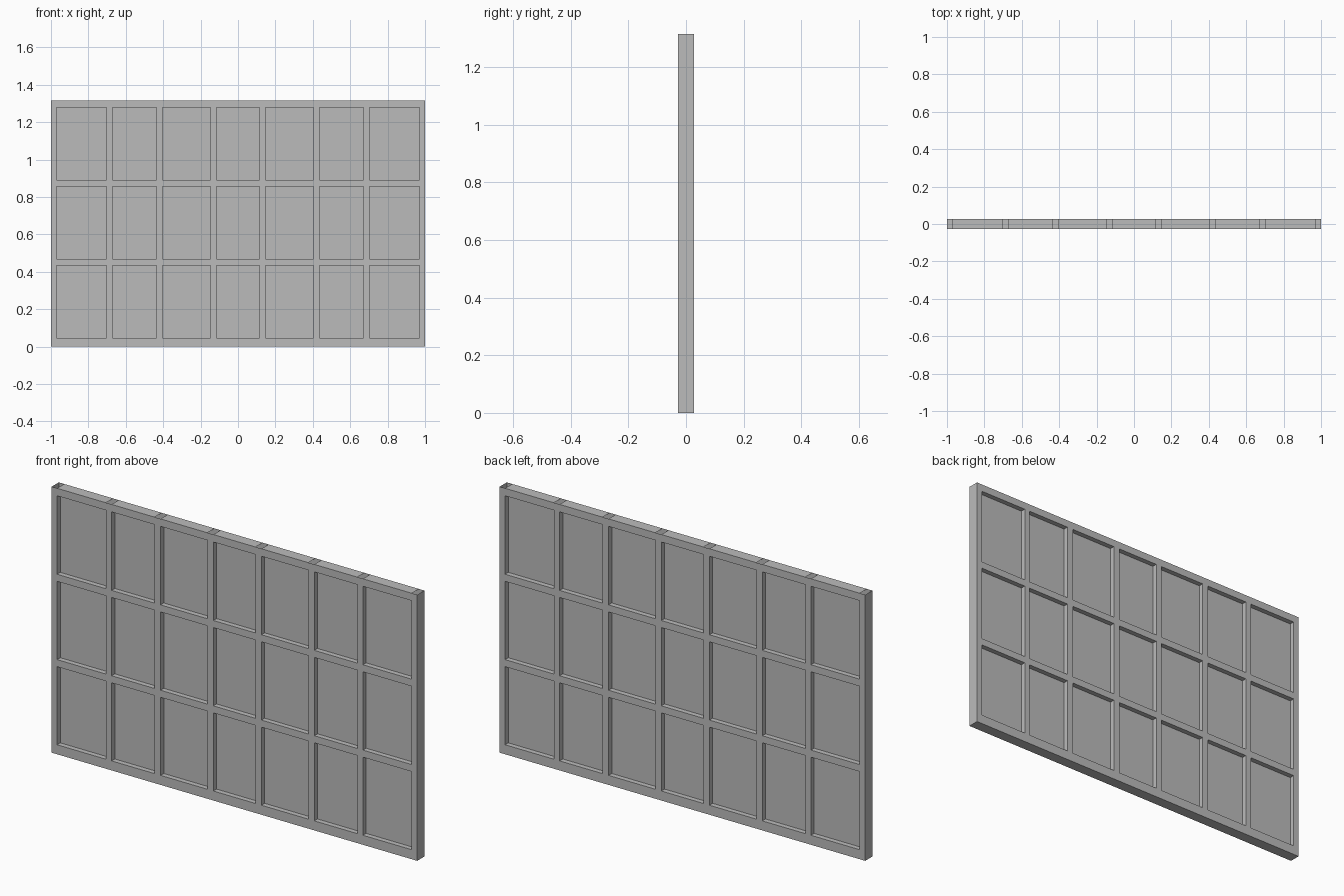
import bpy
import bmesh

cube = bpy.data.objects.get("Cube")
if cube:
    bpy.data.objects.remove(cube, do_unlink=True)

HALF_DEPTH = 0.028
PANE_HALF = 0.003

# Mullion and rail edges: odd-numbered strips are openings
half_x = [0.115, 0.148, 0.404, 0.437, 0.672, 0.703, 0.97, 1.0]
xs = [-x for x in reversed(half_x)] + half_x
zs = [0, 0.047, 0.433, 0.468, 0.855, 0.89, 1.278, 1.315]

grey = bpy.data.materials.new("grey")
grey.use_nodes = True
colour = (0.5, 0.5, 0.5, 1)
grey.diffuse_color = colour
grey.node_tree.nodes["Principled BSDF"].inputs["Base Color"].default_value = colour


def add_object(name, bm):
    mesh = bpy.data.meshes.new(name)
    bm.to_mesh(mesh)
    bm.free()
    mesh.materials.append(grey)
    obj = bpy.data.objects.new(name, mesh)
    bpy.context.collection.objects.link(obj)


def sheet(want_opening, y):
    """Flat grid of the frame strips, or of the openings between them."""
    bm = bmesh.new()
    grid = [[bm.verts.new((x, y, z)) for z in zs] for x in xs]
    for i in range(len(xs) - 1):
        for k in range(len(zs) - 1):
            if (i % 2 == 1 and k % 2 == 1) == want_opening:
                bm.faces.new((grid[i][k], grid[i + 1][k],
                              grid[i + 1][k + 1], grid[i][k + 1]))
    return bm


def thicken(bm, depth):
    """Pull a closed slab back from the flat sheet."""
    front = bm.faces[:]
    back = bmesh.ops.extrude_face_region(bm, geom=front, use_keep_orig=True)
    moved = [v for v in back["geom"] if isinstance(v, bmesh.types.BMVert)]
    bmesh.ops.translate(bm, verts=moved, vec=(0, depth, 0))
    bmesh.ops.recalc_face_normals(bm, faces=bm.faces[:])


# Hollow frame, with the upright tubes left open at the top
frame = sheet(False, -HALF_DEPTH)
thicken(frame, 2 * HALF_DEPTH)
upright_centres = [(xs[i] + xs[i + 1]) / 2 for i in range(0, len(xs), 2)]
open_ends = [f for f in frame.faces
             if f.normal.z > 0.9 and f.calc_center_median().z > zs[-1] - 0.01
             and any(abs(f.calc_center_median().x - c) < 0.02 for c in upright_centres)]
bmesh.ops.delete(frame, geom=open_ends, context="FACES")
add_object("window_frame", frame)

# Thin panes set midway in the frame
panes = sheet(True, -PANE_HALF)
thicken(panes, 2 * PANE_HALF)
add_object("window_panes", panes)
